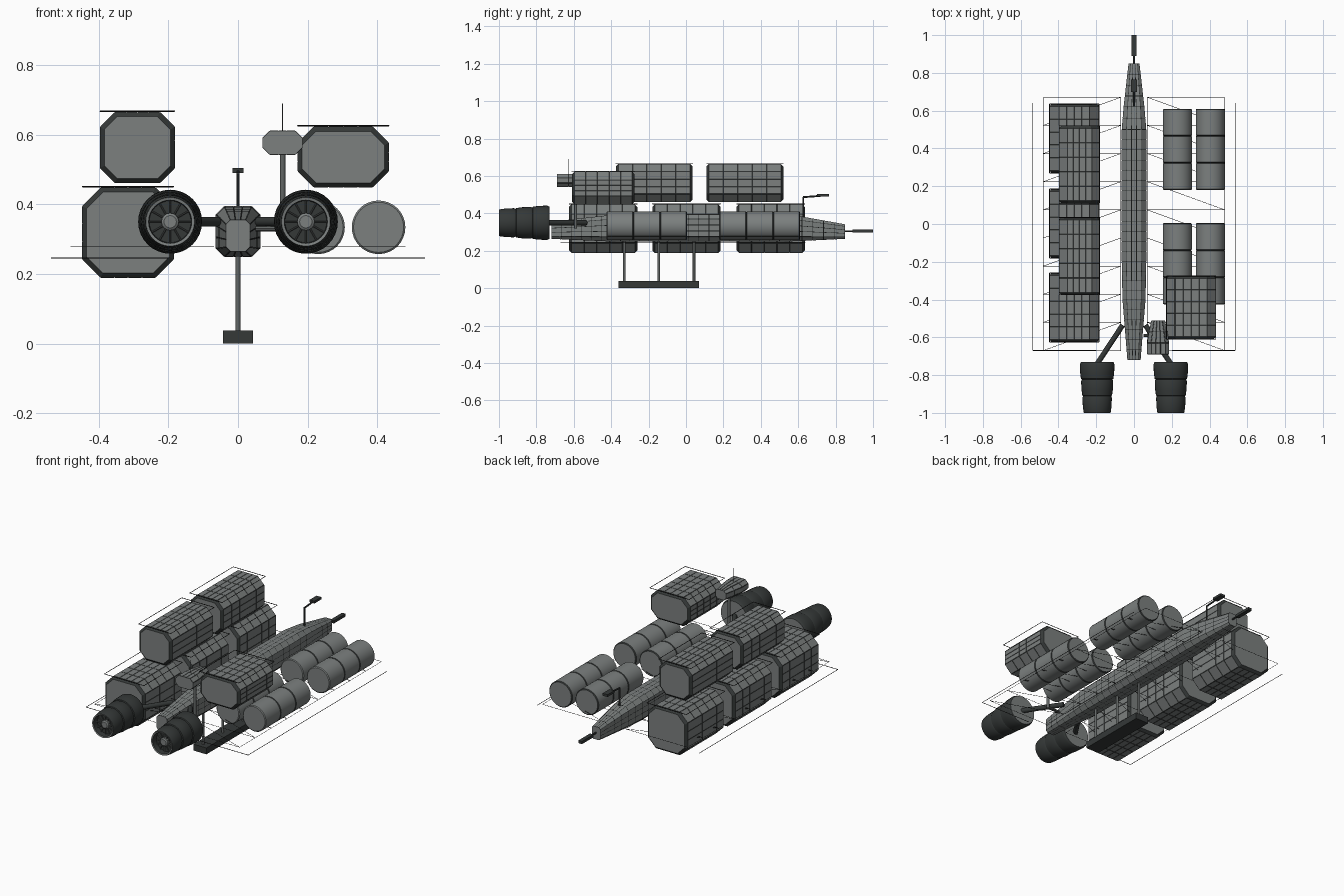
import bpy, bmesh, math
from mathutils import Vector

if "Cube" in bpy.data.objects:
    bpy.data.objects.remove(bpy.data.objects["Cube"], do_unlink=True)


def material(name, colour):
    m = bpy.data.materials.new(name)
    m.use_nodes = True
    m.diffuse_color = (*colour, 1)
    m.node_tree.nodes["Principled BSDF"].inputs["Base Color"].default_value = (*colour, 1)
    return m


HULL = material("hull grey", (0.20, 0.215, 0.212))
DARK = material("dark metal", (0.035, 0.04, 0.039))
WIRE = material("black wire", (0.015, 0.015, 0.015))
MID = material("strut grey", (0.12, 0.13, 0.128))


def finish(name, bm, mats):
    bmesh.ops.recalc_face_normals(bm, faces=bm.faces)
    mesh = bpy.data.meshes.new(name)
    bm.to_mesh(mesh)
    bm.free()
    for m in mats:
        mesh.materials.append(m)
    ob = bpy.data.objects.new(name, mesh)
    bpy.context.collection.objects.link(ob)
    return ob


def smooth(ob):
    bpy.ops.object.select_all(action='DESELECT')
    ob.select_set(True)
    bpy.context.view_layer.objects.active = ob
    bpy.ops.object.shade_smooth_by_angle(angle=math.radians(35))


def add_box(bm, lo, hi):
    lo, hi = Vector(lo), Vector(hi)
    verts = bmesh.ops.create_cube(bm, size=1)["verts"]
    for v in verts:
        v.co = (lo + hi) / 2 + Vector(a * b for a, b in zip(v.co, hi - lo))


def add_rod(bm, a, b, r, sides=4):
    a, b = Vector(a), Vector(b)
    d = b - a
    mat = d.to_track_quat('Z', 'Y').to_matrix().to_4x4()
    mat.translation = (a + b) / 2
    bmesh.ops.create_cone(bm, cap_ends=True, segments=sides, radius1=r, radius2=r,
                          depth=d.length, matrix=mat)


def box(name, lo, hi, mat):
    bm = bmesh.new()
    add_box(bm, lo, hi)
    return finish(name, bm, [mat])


def rods(name, pairs, r, mat, sides=4):
    bm = bmesh.new()
    for a, b in pairs:
        add_rod(bm, a, b, r, sides)
    return finish(name, bm, [mat])


def octagon(hw, hh, c, nx, nz):
    # chamfered rectangle whose long sides are split into panels
    corners = [(hw - c, hh), (-hw + c, hh), (-hw, hh - c), (-hw, -hh + c),
               (-hw + c, -hh), (hw - c, -hh), (hw, -hh + c), (hw, hh - c)]
    out = []
    for i, n in enumerate((nx, 1, nz, 1) * 2):
        p, q = Vector(corners[i]), Vector(corners[(i + 1) % 8])
        out += [p.lerp(q, k / n) for k in range(n)]
    return out


def panelled(name, cx, sections, nx, nz, seam, rim=False):
    # loft of (y, z, half width, half height, chamfer) with dark panel seams
    bm = bmesh.new()
    rings = [[bm.verts.new((cx + p.x, y, z + p.y)) for p in octagon(w, h, c, nx, nz)]
             for y, z, w, h, c in sections]
    panels = []
    for j in range(len(rings) - 1):
        a, b = rings[j], rings[j + 1]
        for i in range(len(a)):
            k = (i + 1) % len(a)
            f = bm.faces.new((a[i], a[k], b[k], b[i]))
            if rim and j in (0, len(rings) - 2):
                f.material_index = 1
            else:
                panels.append(f)
    bm.faces.new(rings[0])
    bm.faces.new(rings[-1])
    bmesh.ops.recalc_face_normals(bm, faces=bm.faces)
    seams = bmesh.ops.inset_individual(bm, faces=panels, thickness=seam, depth=0.001)
    for f in seams["faces"]:
        f.material_index = 1
    return finish(name, bm, [HULL, DARK])


def lathe(name, cx, cz, profile, mats, sides=32):
    # turned part along y from (y, radius, material index of the next band)
    bm = bmesh.new()
    rings = []
    for y, r, _ in profile:
        rings.append([bm.verts.new((cx + r * math.cos(t * math.tau / sides), y,
                                    cz + r * math.sin(t * math.tau / sides)))
                      for t in range(sides)])
    for j in range(len(rings) - 1):
        for i in range(sides):
            k = (i + 1) % sides
            f = bm.faces.new((rings[j][i], rings[j][k], rings[j + 1][k], rings[j + 1][i]))
            f.material_index = profile[j][2]
    bm.faces.new(rings[0]).material_index = profile[0][2]
    bm.faces.new(rings[-1]).material_index = profile[-1][2]
    ob = finish(name, bm, mats)
    smooth(ob)
    return ob


# central spine, tapering at both ends
keys = [(-0.72, 0.31, 0.034, 0.045, 0.012), (-0.4, 0.321, 0.06, 0.07, 0.022),
        (-0.2, 0.322, 0.064, 0.072, 0.024), (0.5, 0.322, 0.064, 0.072, 0.024),
        (0.62, 0.318, 0.054, 0.064, 0.02), (0.85, 0.303, 0.028, 0.038, 0.01)]
spine = []
for a, b in zip(keys, keys[1:]):
    n = max(1, round((b[0] - a[0]) / 0.055))
    spine += [tuple(p + (q - p) * k / n for p, q in zip(a, b)) for k in range(n)]
panelled("spine", 0, spine + [keys[-1]], 3, 3, 0.0022)

# cargo containers with bevelled ends and a thin frame above each
def container(name, x0, x1, y0, y1, z0, z1, c):
    cx, cz, w, h, e = (x0 + x1) / 2, (z0 + z1) / 2, (x1 - x0) / 2, (z1 - z0) / 2, 0.012
    n = 5
    body = [(y0 + e + (y1 - y0 - 2 * e) * k / n, cz, w, h, c) for k in range(n + 1)]
    ends = [(y, cz, w - e, h - e, c - e * 0.4) for y in (y0, y1)]
    panelled(name, cx, [ends[0]] + body + [ends[1]], 4, 3, 0.002, rim=True)
    z = z1 + 0.004
    p = [(x0, y0, z), (x1, y0, z), (x1, y1, z), (x0, y1, z)]
    rods(name + "_frame", [(p[i], p[(i + 1) % 4]) for i in range(4)], 0.002, WIRE)


for i, y in enumerate((-0.625, -0.18, 0.27)):
    container(f"lower_container_{i + 1}", -0.447, -0.185, y, y + 0.365, 0.19, 0.447, 0.052)
for i, y in enumerate((-0.375, 0.11)):
    container(f"upper_container_{i + 1}", -0.396, -0.182, y, y + 0.41, 0.462, 0.664, 0.042)
container("left_container", 0.172, 0.433, -0.61, -0.275, 0.45, 0.622, 0.045)

# round tanks with dark grooves between their thirds
for i, x in enumerate((0.23, 0.404)):
    for j, y in enumerate((-0.425, 0.18)):
        prof = [(y, 0.072, 0)]
        for k in range(3):
            s = y + 0.143 * k
            prof += [(s + 0.004, 0.077, 0), (s + 0.139, 0.077, 1), (s + 0.143, 0.073, 1)]
        prof[-1] = (y + 0.43, 0.072, 0)
        lathe(f"tank_{i + 1}_{j + 1}", x, 0.334, prof, [HULL, DARK])

# engines with ribbed casings, recessed vaned intakes and diagonal pylons
for side, s in (("left", 1), ("right", -1)):
    x, z = s * 0.195, 0.35
    prof = [(-0.965, 0.02, 1), (-0.965, 0.06, 1), (-0.998, 0.062, 0), (-1.0, 0.07, 1)]
    for k in range(3):
        y, r = -0.995 + 0.088 * k, 0.072 + 0.007 * k
        prof += [(y, r, 1), (y + 0.03, r + 0.004, 1), (y + 0.075, r + 0.006, 1),
                 (y + 0.085, r + 0.002, 1)]
    prof += [(-0.73, 0.085, 0), (-0.73, 0.07, 0)]
    lathe(side + "_engine", x, z, prof, [HULL, DARK])
    lathe(side + "_engine_hub", x, z, [(-0.985, 0.018, 0), (-0.98, 0.025, 0),
                                       (-0.96, 0.025, 0)], [HULL], 16)
    vanes = []
    for k in range(12):
        d = Vector((math.cos(k * math.tau / 12), 0, math.sin(k * math.tau / 12)))
        o = Vector((x, -0.972, z))
        vanes.append((o + d * 0.022, o + d * 0.061))
    rods(side + "_engine_vanes", vanes, 0.0025, MID)
    smooth(rods(side + "_engine_pylon", [((x, -0.74, z), (s * 0.06, -0.535, z))],
                0.014, DARK, 12))

# command pod on its post, with whip antenna
panelled("command_pod", 0.128, [(-0.69, 0.577, 0.057, 0.034, 0.02),
                                (-0.63, 0.577, 0.057, 0.034, 0.02),
                                (-0.57, 0.577, 0.048, 0.033, 0.018),
                                (-0.51, 0.577, 0.035, 0.028, 0.014)], 3, 1, 0.002)
smooth(rods("command_post", [((0.128, -0.59, 0.32), (0.128, -0.59, 0.55))], 0.008, MID, 12))
rods("command_antenna", [((0.128, -0.63, 0.6), (0.128, -0.63, 0.69))], 0.0018, MID, 6)
rods("command_brace", [((0.128, -0.59, 0.33), (0.05, -0.59, 0.33))], 0.008, MID, 8)

# keel skid and its struts
box("keel_skid", (-0.043, -0.36, 0), (0.043, 0.07, 0.038), DARK)
smooth(rods("keel_struts", [((0, y, 0.03), (0, y, 0.27)) for y in (-0.33, -0.145, 0.043)],
            0.007, MID, 12))

# tail probe and sensor mast
rods("tail_rod", [((0, 0.84, 0.305), (0, 0.9, 0.305))], 0.005, DARK, 8)
box("tail_probe", (-0.012, 0.89, 0.297), (0.012, 1.0, 0.313), DARK)
rods("sensor_mast", [((0, 0.627, 0.36), (0, 0.627, 0.487)),
                     ((0, 0.625, 0.487), (0, 0.72, 0.494))], 0.005, DARK, 8)
box("sensor_head", (-0.016, 0.7, 0.49), (0.016, 0.765, 0.504), DARK)

# wire cargo lattices and outer rails on both sides
steps = [-0.67 + 0.149 * k for k in range(10)]
for side, s in (("left", 1), ("right", -1)):
    inner, outer, z = s * 0.07, s * 0.48, 0.278
    lines = [((x, -0.67, z), (x, 0.67, z)) for x in (inner, outer)]
    lines += [((inner, y, z), (outer, y, z)) for y in steps]
    lines += [((inner, b, z), (outer, a, z)) for a, b in zip(steps, steps[1:])]
    rods(side + "_lattice", lines, 0.0012, WIRE)
    rods(side + "_outer_rail", [((s * 0.536, -0.67, 0.246), (s * 0.536, 0.64, 0.246)),
                                ((s * 0.2, -0.67, 0.246), (s * 0.536, -0.67, 0.246))],
         0.0018, WIRE)
